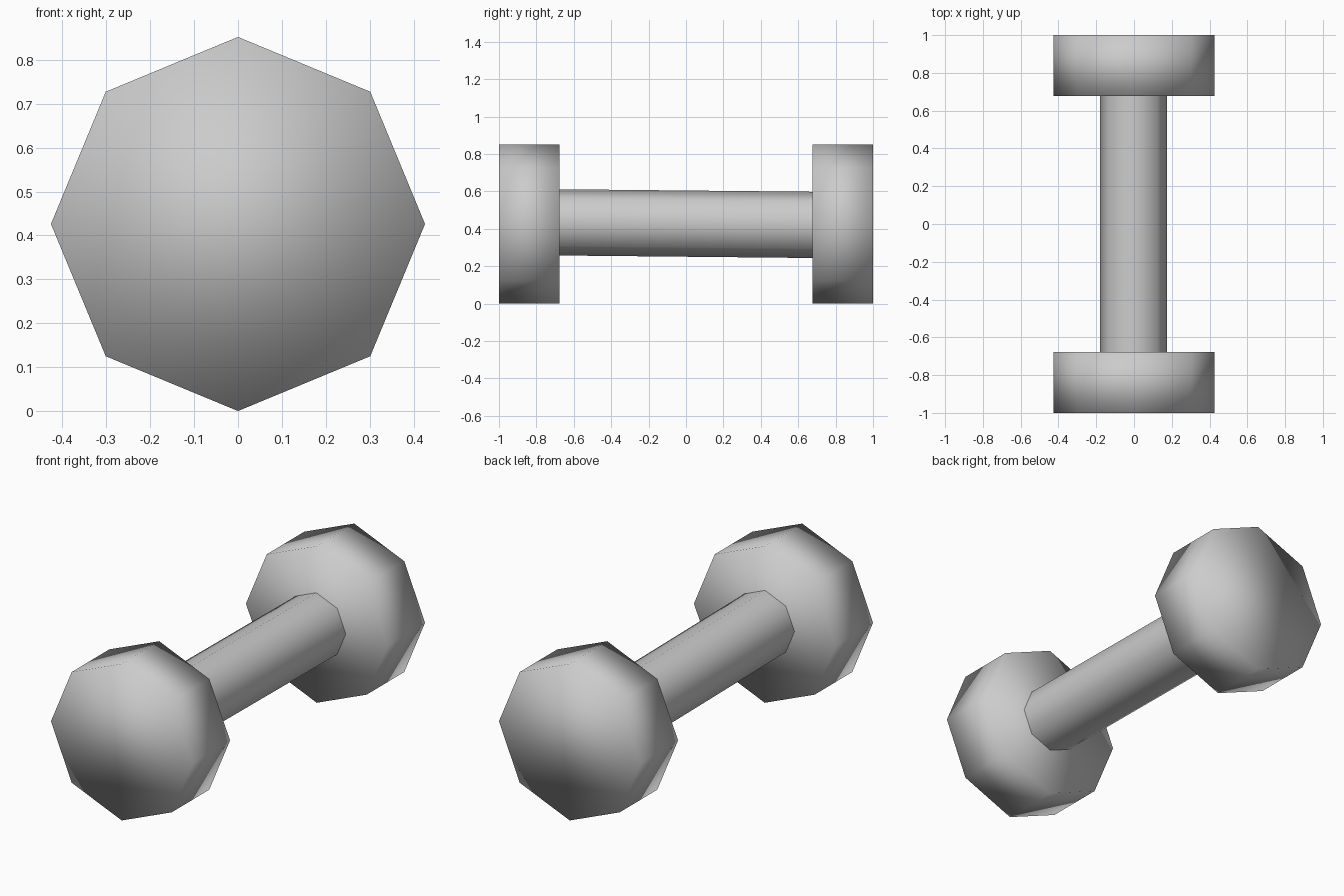
import bpy
from math import pi

if "Cube" in bpy.data.objects:
    bpy.data.objects.remove(bpy.data.objects["Cube"])

HEAD_R, HEAD_T, MID_Z = 0.426, 0.323, 0.426


def octagon_bar(name, radius, length, loc, tilt=0.0, caps='NGON'):
    """Eight-sided smooth prism lying along y, one corner pointing up."""
    bpy.ops.mesh.primitive_cylinder_add(
        vertices=8, radius=radius, depth=length, end_fill_type=caps,
        location=loc, rotation=(pi / 2 + tilt, 0, 0))
    obj = bpy.context.object
    obj.name = name
    bpy.ops.object.shade_smooth()
    return obj


# Weight heads at both ends
for name, side in (("front_head", -1), ("back_head", 1)):
    octagon_bar(name, HEAD_R, HEAD_T, (0, side * (1 - HEAD_T / 2), MID_Z))

# Handle, dipping very slightly towards the back
octagon_bar("handle", 0.177, 1.38, (-0.002, 0, 0.428), tilt=-0.01, caps='NOTHING')
